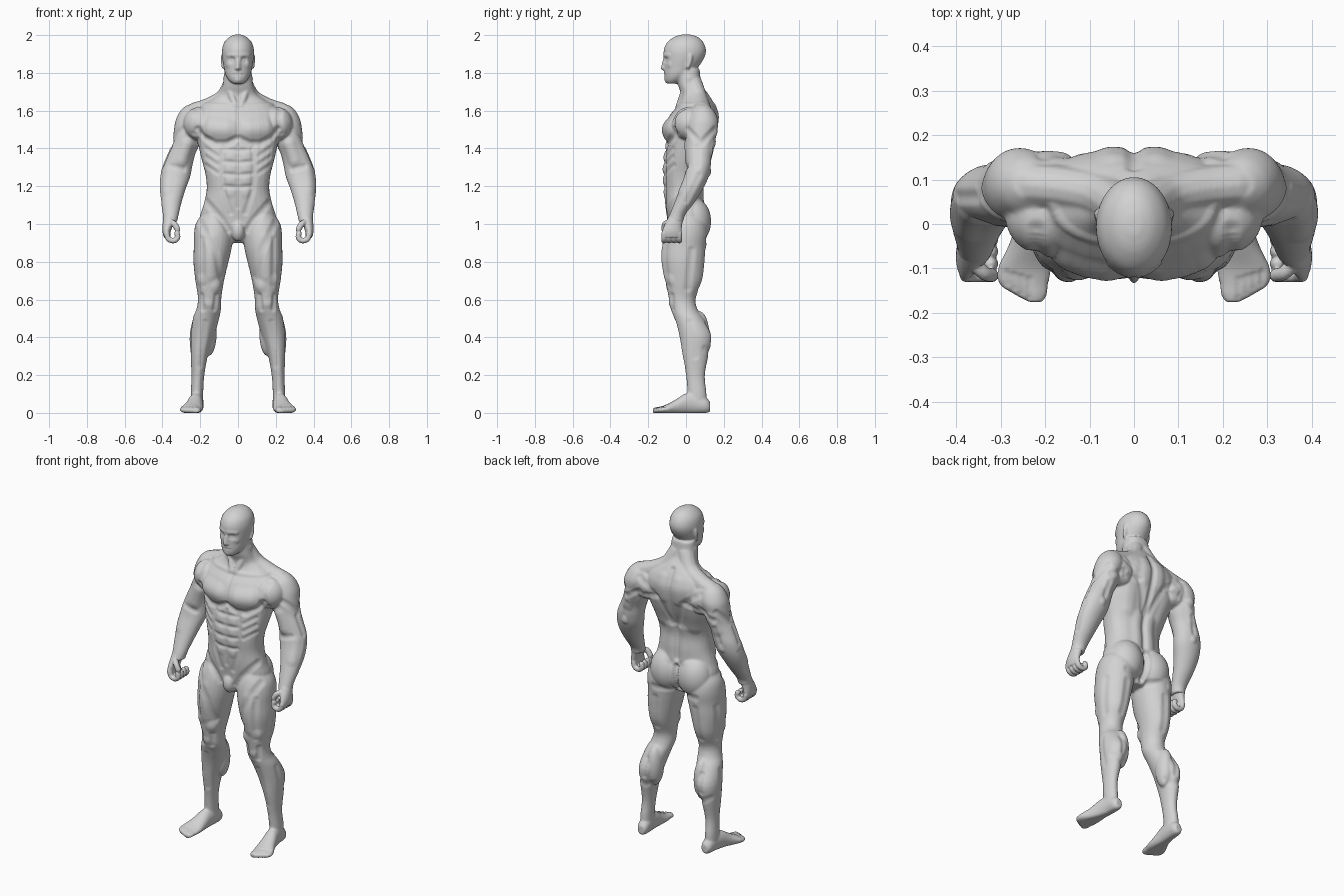
import bpy
import bmesh
from math import cos, sin, pi, tau, copysign
from mathutils import Vector
from mathutils.bvhtree import BVHTree
from mathutils.kdtree import KDTree

CM = 0.01  # all part sizes below are in hundredths of a unit
SEGMENTS = 28

if "Cube" in bpy.data.objects:
    bpy.data.objects.remove(bpy.data.objects["Cube"], do_unlink=True)

clay = bpy.data.materials.new("grey_clay")
clay.use_nodes = True
clay.diffuse_color = (0.65, 0.65, 0.65, 1)
clay.node_tree.nodes["Principled BSDF"].inputs["Base Color"].default_value = clay.diffuse_color


def refine(rows, steps=4):
    """Smoothly interpolate between points or cross-sections."""
    rows = [Vector(row) for row in rows]
    padded = [rows[0]] + rows + [rows[-1]]
    result = []
    for a, b, c, d in zip(padded, padded[1:], padded[2:], padded[3:]):
        for k in range(steps):
            t = k / steps
            result.append(b + ((c - a) * t + (a * 2 - b * 5 + c * 4 - d) * t * t
                               + (b * 3 - a - c * 3 + d) * t ** 3) * 0.5)
    return result + [rows[-1]]


def skin(bm, rings):
    """Close a stack of point rings into a solid."""
    rings = [[bm.verts.new(co * CM) for co in ring] for ring in rings]
    for low, high in zip(rings, rings[1:]):
        for i in range(len(low)):
            j = (i + 1) % len(low)
            bm.faces.new((low[i], low[j], high[j], high[i]))
    bm.faces.new(rings[0])
    bm.faces.new(rings[-1])


def loft(bm, rows, axis="z", power=2):
    """Rows: level along the axis, two centre coordinates, two radii."""
    rings = []
    for level, a, b, ra, rb in refine(rows):
        ring = []
        for i in range(SEGMENTS):
            c, s = cos(tau * i / SEGMENTS), sin(tau * i / SEGMENTS)
            u = a + ra * copysign(abs(c) ** (2 / power), c)
            v = b + rb * copysign(abs(s) ** (2 / power), s)
            ring.append(Vector((u, v, level) if axis == "z" else (u, level, max(v, 0))))
        rings.append(ring)
    skin(bm, rings)


def ellipsoid(bm, centre, size):
    x, y, z = centre
    angles = [pi * (k + 0.3) / 8.6 for k in range(9)]
    loft(bm, [(z - size[2] * cos(t), x, y, size[0] * sin(t), size[1] * sin(t)) for t in angles])


def tube(bm, path, radius):
    """A round-ended tube along a path."""
    points = refine(path)
    first = (points[0] - points[1]).normalized() * radius
    last = (points[-1] - points[-2]).normalized() * radius
    points = [points[0] + first * 0.9, points[0] + first * 0.5] + points
    points += [points[-1] + last * 0.5, points[-1] + last * 0.9]
    sizes = [0.4, 0.85] + [1] * (len(points) - 4) + [0.85, 0.4]
    rings = []
    for k, (point, size) in enumerate(zip(points, sizes)):
        tangent = points[min(k + 1, len(points) - 1)] - points[max(k - 1, 0)]
        across = tangent.cross(Vector((0, 1, 0))).normalized() * radius * size
        along = across.cross(tangent.normalized())
        rings.append([point + across * cos(tau * i / 12) + along * sin(tau * i / 12)
                      for i in range(12)])
    skin(bm, rings)


def mirror(bm, keep=True):
    geometry = bm.verts[:] + bm.edges[:] + bm.faces[:]
    if keep:
        geometry = bmesh.ops.duplicate(bm, geom=geometry)["geom"]
    for item in geometry:
        if isinstance(item, bmesh.types.BMVert):
            item.co.x *= -1


def blended(name, bm, voxel, smoothing):
    """Fuse the overlapping solids into one soft skin."""
    bmesh.ops.recalc_face_normals(bm, faces=bm.faces[:])
    mesh = bpy.data.meshes.new(name)
    bm.to_mesh(mesh)
    bm.free()
    obj = bpy.data.objects.new(name, mesh)
    bpy.context.collection.objects.link(obj)
    remesh = obj.modifiers.new("fuse", "REMESH")
    remesh.mode = "VOXEL"
    remesh.voxel_size = voxel
    smooth = obj.modifiers.new("soften", "SMOOTH")
    smooth.factor, smooth.iterations = 0.5, smoothing
    graph = bpy.context.evaluated_depsgraph_get()
    obj.data = bpy.data.meshes.new_from_object(obj.evaluated_get(graph))
    obj.modifiers.clear()
    obj.data.materials.clear()
    obj.data.materials.append(clay)
    obj.data.polygons.foreach_set("use_smooth", [True] * len(obj.data.polygons))
    return obj


# ---- left limbs, mirrored to the right
bm = bmesh.new()
loft(bm, [(107, 10.5, 0, 7, 8), (101, 12.2, 0, 9.8, 10.5), (95, 12.8, -0.3, 10.5, 11.8),
          (88, 13.3, -1, 10.1, 11.7), (80, 14.3, -1.2, 9.3, 11.3), (70, 15, -1, 7.6, 9.8),
          (61, 15, -2, 6.2, 7.2), (55, 15.5, -1, 6.5, 7), (50, 17, 1.6, 7, 7.8),
          (41, 19, 5, 6.6, 8.7), (31, 20.5, 5, 4.7, 7), (20, 21.2, 5, 3.4, 5),
          (11, 21.7, 5.8, 3.3, 5), (5, 21.7, 6, 3.3, 5)])  # leg
loft(bm, [(12.8, 21.3, 3.2, 2, 2.6), (10.5, 21.5, 4, 3.3, 4.2), (5, 21.8, 5, 3.6, 5.5),
          (0, 22.5, 4.8, 4, 5.6), (-5, 23.4, 3.2, 4.9, 4.2), (-10, 24.6, 2, 6.1, 2.6),
          (-13.5, 24.8, 1.6, 5.6, 2), (-15.6, 23.4, 1.4, 4, 1.7),
          (-17.6, 22, 1.2, 1.6, 1.3)], axis="y")  # foot
loft(bm, [(163, 24, 8.7, 3, 3), (160, 24.2, 8.8, 6.2, 6), (155, 25.3, 9, 7.7, 8),
          (150, 26.5, 8.5, 7.4, 8.2), (143, 27.5, 7.5, 7.4, 7.5), (137, 30, 7, 7.4, 6.8),
          (131, 32, 6.8, 7.9, 6.6), (125, 33.3, 5.5, 8, 6.5), (119, 34.6, 3, 7.1, 6.2),
          (112, 35.3, -0.5, 5.6, 5.4), (105, 35.6, -4.5, 4.2, 4.2), (101, 36, -5.8, 3.8, 4.4)])  # arm
ellipsoid(bm, (20, 2, 153), (9, 9, 9))  # chest meeting shoulder
ellipsoid(bm, (19.5, 9, 153), (9, 7.5, 9.5))  # shoulder blade meeting shoulder
tube(bm, [(2.5, 3.5, 175), (7, 6.3, 166.8), (15, 8, 162), (23, 8.8, 159.3)], 5)  # trapezius
ellipsoid(bm, (9.3, 3.8, 101.5), (10, 9.5, 12.5))  # buttock
ellipsoid(bm, (15.4, -5.4, 59), (4.2, 3.7, 5.5))  # kneecap
ellipsoid(bm, (15.8, 6.8, 42), (4.5, 5.5, 12))  # inner calf
tube(bm, [(8, 2.4, 189), (8.1, 2.2, 186.5), (7.7, 1, 183)], 1.1)  # ear
tube(bm, [(1.5, -3.5, 163), (3.8, -1.5, 169), (6.3, 1.5, 177)], 1.8)  # neck muscle
mirror(bm)

# ---- torso, neck and head
loft(bm, [(90, 0, 0, 4, 5), (96, 0, 0.5, 15, 9.5), (103, 0, 0.5, 20, 10.5), (110, 0, -1, 18.3, 10),
          (118, 0, -1.5, 16.6, 10.2), (126, 0, -2, 17.2, 10.2), (134, 0, -0.8, 19.2, 11),
          (142, 0, 1.2, 21, 12.2), (150, 0, 2.2, 22, 13.8), (157, 0, 4, 22.5, 13),
          (162, 0, 5.3, 20, 10.3), (166, 0, 5.5, 14, 8.2), (169, 0, 4.5, 10, 7.2),
          (174, 0, 2, 8, 6.3), (182, 0, 1, 7, 6.2)], power=2.4)
loft(bm, [(174.3, 0, -7.3, 2.8, 2.8), (176, 0, -6.2, 4.8, 4.9), (179, 0, -4.2, 6.6, 7.2),
          (183, 0, -2.5, 7.5, 9), (188, 0, -1, 8.4, 10.7), (192, 0, -0.6, 8.5, 11.2),
          (196, 0, -0.4, 7.4, 9.7), (199, 0, 0, 4.6, 6.3), (200.3, 0, 0, 1.6, 2.2)])
tube(bm, [(0, -11, 187.5), (0, -11.9, 184), (0, -12.4, 182.4)], 1.1)  # nose
ellipsoid(bm, (0, -7.6, 96.5), (3.8, 4.3, 5.8))  # groin
body = blended("body", bm, 0.0058, 7)

# ---- sculpt muscles onto the skin
mesh = body.data
coords = [v.co.copy() for v in mesh.vertices]
normals = [v.normal.copy() for v in mesh.vertices]
shift = [0.0] * len(coords)
tree = BVHTree.FromPolygons(coords, [p.vertices[:] for p in mesh.polygons])
kd = KDTree(len(coords))
for index, co in enumerate(coords):
    kd.insert(co, index)
kd.balance()
VIEWS = {"front": lambda a, b: ((a, -1, b), (0, 1, 0)), "back": lambda a, b: ((a, 1, b), (0, -1, 0)),
         "side": lambda a, b: ((1, a, b), (-1, 0, 0)), "above": lambda a, b: ((a, b, 0.3), (0, 0, -1))}


def bulge(view, height, radius, *path):
    """Raise the skin along a path projected onto it, on both sides."""
    weights = {}
    radius *= CM
    for start, end in zip(path, path[1:] or path):
        start, end = Vector(start) * CM, Vector(end) * CM
        count = int((end - start).length / (radius * 0.3)) + 1
        for i in range(count + 1):
            origin, ray = map(Vector, VIEWS[view](*start.lerp(end, i / count)))
            hit = tree.ray_cast(origin, ray)[0]
            if hit is None:
                continue
            for flip in (Vector((1, 1, 1)), Vector((-1, 1, 1))):
                facing = ray * flip
                for co, index, distance in kd.find_range(hit * flip, radius):
                    if normals[index].dot(facing) < 0.2:
                        weight = (1 - (distance / radius) ** 2) ** 2
                        weights[index] = max(weights.get(index, 0), weight)
    for index, weight in weights.items():
        shift[index] += weight * height * CM


def groove(view, depth, radius, *path):
    bulge(view, -depth, radius, *path)


# chest and collar
bulge("front", 1.6, 7.5, (7, 150.5), (15, 151))
groove("front", 1.1, 2.8, (1, 145), (6, 142.5), (12, 142.5), (18, 146), (21, 150))
groove("front", 0.6, 1.8, (0, 161), (0, 145))
groove("front", 0.7, 2.8, (22, 161), (21.5, 156), (23, 148))
bulge("front", 0.4, 2, (2, 162.5), (10, 163), (18, 163.5))
# abdomen and ribs
groove("front", 0.5, 1.7, (0, 142), (0, 109))
groove("front", 0.6, 2.3, (8, 140), (8.7, 130), (7.8, 118), (4, 106))
for level in (139, 132.5, 126, 119.5):
    groove("front", 0.5, 1.8, (1, level), (7, level + 0.5))
    bulge("front", 0.4, 3.5, (4, level - 3.2))
for level in (127, 131.5, 136):
    groove("front", 0.45, 1.9, (11, level), (17, level + 4))
groove("front", 0.7, 3, (17, 112), (11, 105), (5, 97))
# back
groove("back", 1.0, 2.6, (0, 167), (0, 112))
bulge("back", 0.8, 4.5, (4.5, 112), (4.5, 130))
bulge("back", 0.8, 6, (14, 146), (11, 133))
bulge("back", 0.6, 4.5, (14, 153))
bulge("back", 0.6, 4.5, (5, 162), (5, 150))
groove("back", 0.6, 2.8, (2, 133), (8, 149), (20, 158))
groove("back", 0.6, 2.6, (9, 149), (19, 148))
groove("back", 2.2, 2.5, (0, 107), (0, 92))
groove("back", 0.6, 3, (4, 91.5), (14, 92))
# shoulders and arms
groove("back", 0.7, 2.6, (20, 150), (29, 145))
groove("side", 0.7, 2.6, (1, 150), (8, 142.5), (15, 150))
groove("side", 0.6, 2.3, (6, 141), (6, 131))
groove("side", 0.4, 2.3, (7, 126), (0, 112))
bulge("front", 0.9, 4.5, (27, 142), (29.5, 134))
groove("front", 0.6, 2.5, (29, 129), (35, 130.5))
bulge("front", 0.5, 4, (37.5, 128), (38, 118))
bulge("back", 0.8, 4.5, (27, 146), (30, 138))
groove("back", 0.6, 2.2, (29.5, 140), (32, 131))
bulge("back", 0.6, 2.8, (32.5, 127))
# thighs and knees
groove("front", 0.6, 3, (20, 101), (12, 85), (9, 72))
bulge("front", 0.5, 5, (15, 92), (15, 73))
groove("front", 0.5, 2.7, (19, 92), (18.5, 68))
bulge("front", 1.0, 4.8, (11, 67))
bulge("front", 0.7, 4.5, (19.5, 70))
groove("front", 0.6, 2.3, (11.5, 62), (12.3, 55))
groove("front", 0.6, 2.3, (19.2, 62), (18.7, 55))
groove("side", 0.6, 3, (3, 86), (1, 66))
groove("back", 0.6, 3, (13.5, 85), (14.8, 66))
# calves and toes
groove("front", 0.4, 2.4, (17.5, 48), (20, 25))
groove("side", 0.4, 2.6, (2, 48), (5, 30))
groove("back", 0.6, 2.4, (18.7, 47), (19, 37))
groove("back", 0.4, 2.8, (14.5, 33), (19, 31), (24, 34))
for gap in range(4):
    x = 23.6 + gap * 1.7
    groove("above", 0.4, 1.2, (x, -12.5 + gap * 0.5), (x, -16.5 + gap))
# face
groove("front", 1.0, 2.5, (3.3, 186.8))
bulge("front", 0.4, 1.4, (3.3, 186.5))
bulge("front", 0.4, 1.8, (1.2, 189.3), (5.5, 189.3))
bulge("front", 0.4, 2.4, (5.4, 184.3))
bulge("front", 0.3, 1.3, (1.3, 182.3))
bulge("front", 0.3, 2, (0, 179.2), (1.6, 179.2))
groove("front", 0.4, 1.1, (0, 179.2), (2.3, 179))
bulge("front", 0.3, 2.4, (0, 176))

for vertex, co, normal, amount in zip(mesh.vertices, coords, normals, shift):
    vertex.co = co + normal * amount
mesh.update()

# ---- loosely closed hands
for name in ("left_hand", "right_hand"):
    bm = bmesh.new()
    loft(bm, [(105, 35.7, -4.8, 3.6, 3.8), (100, 37, -6.6, 2.9, 4.6),
              (96, 37.8, -7.5, 2.2, 5.2), (93, 37.5, -7.5, 1.8, 5)])
    for finger in range(4):
        y = -11.6 + finger * 2.7
        tube(bm, [(37.8, y, 95), (36.7, y, 92), (33.9, y, 91.2), (32, y, 92.8), (32.3, y, 95)], 1.5)
    tube(bm, [(36.3, -8.5, 101), (33.8, -11, 100), (32, -11.5, 97.2)], 1.6)
    if name == "right_hand":
        mirror(bm, keep=False)
    blended(name, bm, 0.004, 4)
